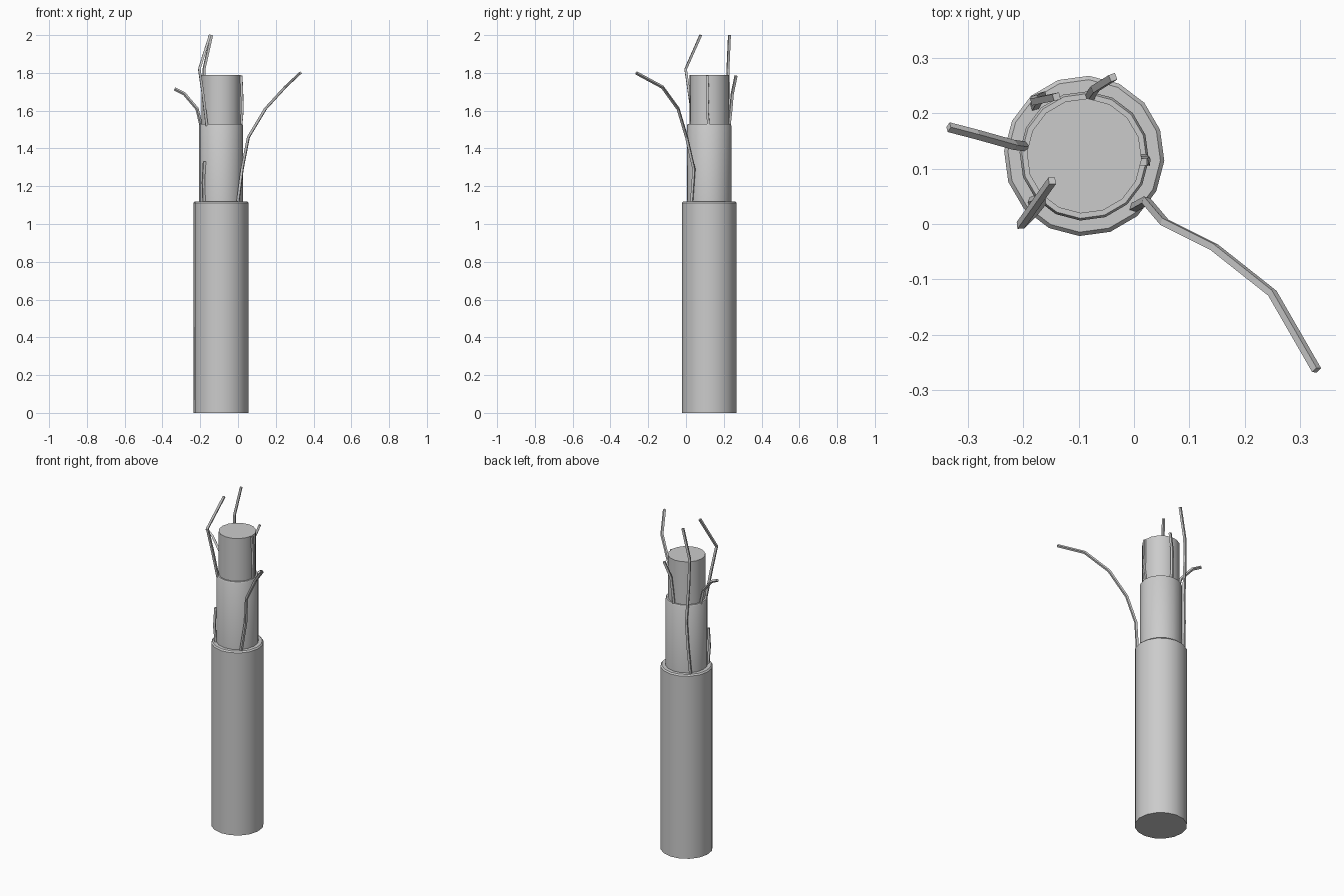
import bpy, bmesh, math

if "Cube" in bpy.data.objects:
    bpy.data.objects.remove(bpy.data.objects["Cube"])

CX, CY = -0.09, 0.123
SIDES = 16
TURN = math.radians(-3.5)


def lathe(name, profile):
    """Closed cable layer from (radius, z) points, bottom to top."""
    bm = bmesh.new()
    rings = []
    for r, z in profile:
        rings.append([bm.verts.new((CX + r * math.cos(TURN + 2 * math.pi * i / SIDES),
                                    CY + r * math.sin(TURN + 2 * math.pi * i / SIDES), z))
                      for i in range(SIDES)])
    for a, b in zip(rings, rings[1:]):
        for i in range(SIDES):
            j = (i + 1) % SIDES
            bm.faces.new((a[i], a[j], b[j], b[i]))
    bm.faces.new(rings[0][::-1])
    bm.faces.new(rings[-1])
    me = bpy.data.meshes.new(name)
    bm.to_mesh(me)
    bm.free()
    ob = bpy.data.objects.new(name, me)
    bpy.context.collection.objects.link(ob)
    bpy.ops.object.select_all(action='DESELECT')
    ob.select_set(True)
    bpy.context.view_layer.objects.active = ob
    bpy.ops.object.shade_smooth_by_angle(angle=math.radians(35))
    return ob


def wire(name, points, radius=0.009):
    """Bent four-sided strand along a path, converted to a mesh."""
    cu = bpy.data.curves.new(name, 'CURVE')
    cu.dimensions = '3D'
    cu.bevel_depth = radius
    cu.bevel_resolution = 0
    cu.use_fill_caps = True
    sp = cu.splines.new('POLY')
    sp.points.add(len(points) - 1)
    for p, co in zip(sp.points, points):
        p.co = (*co, 1)
    sp.use_smooth = False
    ob = bpy.data.objects.new(name, cu)
    bpy.context.collection.objects.link(ob)
    bpy.ops.object.select_all(action='DESELECT')
    ob.select_set(True)
    bpy.context.view_layer.objects.active = ob
    bpy.ops.object.convert(target='MESH')


# stepped cable layers, each with a softened cut edge
lathe("outer_sheath", [(0.145, 0), (0.145, 1.112), (0.138, 1.12), (0.122, 1.12)])
lathe("middle_layer", [(0.117, 1.10), (0.117, 1.522), (0.113, 1.53), (0.107, 1.53)])
lathe("inner_core", [(0.104, 1.51), (0.104, 1.79)])

# loose strands rising from the outer sheath
wire("long_front_strand", [(0.0, 0.03, 1.12), (0.022, 0.042, 1.29), (0.055, 0.003, 1.46),
                           (0.145, -0.042, 1.61), (0.25, -0.125, 1.725), (0.33, -0.264, 1.80)])
wire("tall_back_strand", [(-0.18, 0.212, 1.11), (-0.172, 0.226, 1.28), (-0.165, 0.232, 1.44),
                          (-0.178, 0.226, 1.67), (-0.18, 0.222, 1.82), (-0.14, 0.23, 2.0)])
wire("short_side_strand", [(-0.18, 0.045, 1.11), (-0.184, 0.036, 1.22), (-0.178, 0.038, 1.33)])

# loose strands rising from the middle layer
wire("tall_front_strand", [(-0.165, 0.042, 1.52), (-0.183, 0.02, 1.67),
                           (-0.205, -0.002, 1.82), (-0.148, 0.078, 2.0)])
wire("left_strand", [(-0.195, 0.14, 1.52), (-0.217, 0.143, 1.61),
                     (-0.285, 0.162, 1.69), (-0.335, 0.175, 1.715)])
wire("short_back_strand", [(-0.08, 0.228, 1.52), (-0.076, 0.237, 1.60),
                           (-0.07, 0.245, 1.69), (-0.038, 0.265, 1.785)])
wire("right_strand", [(0.016, 0.12, 1.52), (0.023, 0.112, 1.60),
                      (0.021, 0.116, 1.69), (0.017, 0.112, 1.785)])
